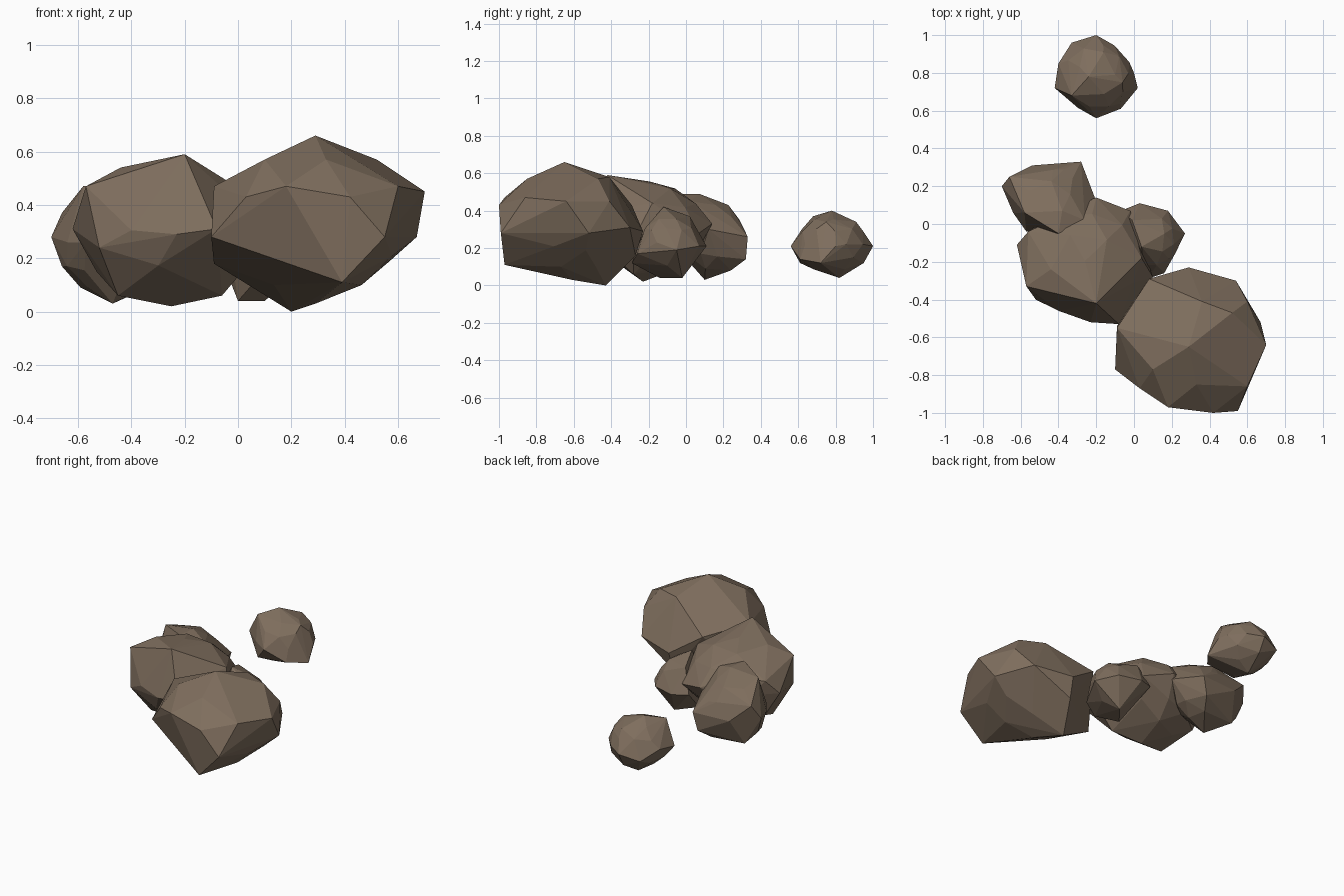
import bpy
import bmesh
from mathutils import Vector, Matrix

default_cube = bpy.data.objects.get("Cube")
if default_cube:
    bpy.data.objects.remove(default_cube, do_unlink=True)

# One warm brown stone colour for every boulder
stone = bpy.data.materials.new("brown stone")
stone.use_nodes = True
stone_colour = (0.21, 0.155, 0.11, 1)
stone.diffuse_color = stone_colour
shader = stone.node_tree.nodes["Principled BSDF"]
shader.inputs["Base Color"].default_value = stone_colour
shader.inputs["Roughness"].default_value = 0.9


def faceted_core(corners, fullness, turn):
    """Points of a coarse ball fitted inside the box around the corners."""
    low = Vector([min(axis) for axis in zip(*corners)])
    high = Vector([max(axis) for axis in zip(*corners)])
    centre = (low + high) / 2
    half_size = (high - low) / 2 * fullness
    ball = bmesh.new()
    bmesh.ops.create_icosphere(ball, subdivisions=2, radius=1,
                               matrix=Matrix.Rotation(turn, 4, "Z"))
    points = [centre + vert.co * half_size for vert in ball.verts]
    ball.free()
    return points


def boulder(name, fullness, turn, *corners):
    """Chiselled rock: hull of a round core and its jutting corners (in cm)."""
    corners = [Vector(corner) / 100 for corner in corners]
    bm = bmesh.new()
    for point in corners + faceted_core(corners, fullness, turn):
        bm.verts.new(point)
    bmesh.ops.convex_hull(bm, input=list(bm.verts))
    buried = [vert for vert in bm.verts if not vert.link_faces]
    bmesh.ops.delete(bm, geom=buried, context="VERTS")
    # Merge nearly level triangles into broad flat facets
    bmesh.ops.dissolve_limit(bm, angle_limit=0.08, verts=list(bm.verts),
                             edges=list(bm.edges))
    bmesh.ops.recalc_face_normals(bm, faces=list(bm.faces))
    mesh = bpy.data.meshes.new(name)
    bm.to_mesh(mesh)
    bm.free()
    mesh.materials.append(stone)
    rock = bpy.data.objects.new(name, mesh)
    bpy.context.scene.collection.objects.link(rock)
    return rock


# Largest boulder at the front, with a peaked top and overhanging left side
boulder("front_boulder", 0.82, 0.3,
        (29, -65, 66), (36, -41, 58), (10, -77, 57), (33, -85, 57),
        (52, -47, 57), (-9, -55, 47), (-10, -77, 28), (-9, -54, 18),
        (8, -29, 43), (29, -23, 29), (54, -30, 31), (60, -41, 45),
        (70, -64, 45), (67, -52, 28), (60, -86, 47), (55, -99, 28),
        (42, -100, 43), (18, -97, 47), (3, -87, 43), (14, -82, 17),
        (39, -97, 11), (20, -43, 0), (29, -61, 3), (28, -27, 16))

# Middle boulder that ties the cluster together
boulder("middle_boulder", 0.88, 0.8,
        (-20, -42, 59), (-44, -24, 54), (-20, -14, 54), (-57, -33, 47),
        (-52, -40, 24), (-62, -11, 31), (-56, -4, 40), (-53, -8, 15),
        (-20, 14, 33), (-2, 7, 28), (4, -18, 44), (10, -28, 25),
        (-8, -53, 31), (-23, -52, 29), (-45, -28, 6), (-25, -23, 2),
        (-6, -28, 6))

# Rear boulder leaning away on the right
boulder("rear_boulder", 0.87, 0.2,
        (-70, 20, 28), (-66, 25, 37), (-58, 6, 47), (-38, 7, 49),
        (-40, -5, 49), (-26, 2, 45), (-54, 31, 26), (-37, 29, 34),
        (-28, 33, 26), (-31, 32, 14), (-36, 24, 8), (-20, 12, 30),
        (-57, -4, 26), (-66, 18, 17), (-59, 22, 9), (-47, 10, 3),
        (-40, -5, 20))

# Small rock wedged between the larger ones on the left
boulder("wedged_rock", 0.77, 0.5,
        (4, -12, 42), (-1, 2, 37), (3, 11, 21), (18, 7, 21), (27, -5, 19),
        (16, -26, 17), (7, -29, 12), (-7, 7, 22), (10, -2, 4), (0, -14, 4))

# Loose rock lying apart at the back
boulder("loose_rock", 0.87, 0.1,
        (-24, 78, 40), (-16, 91, 34), (-6, 75, 34), (-33, 68, 37),
        (-42, 72, 22), (-40, 85, 24), (-33, 96, 18), (-20, 100, 21),
        (0, 80, 21), (2, 72, 12), (-20, 56, 21), (-28, 61, 12),
        (-7, 61, 14), (-22, 82, 4), (-20, 95, 12))
